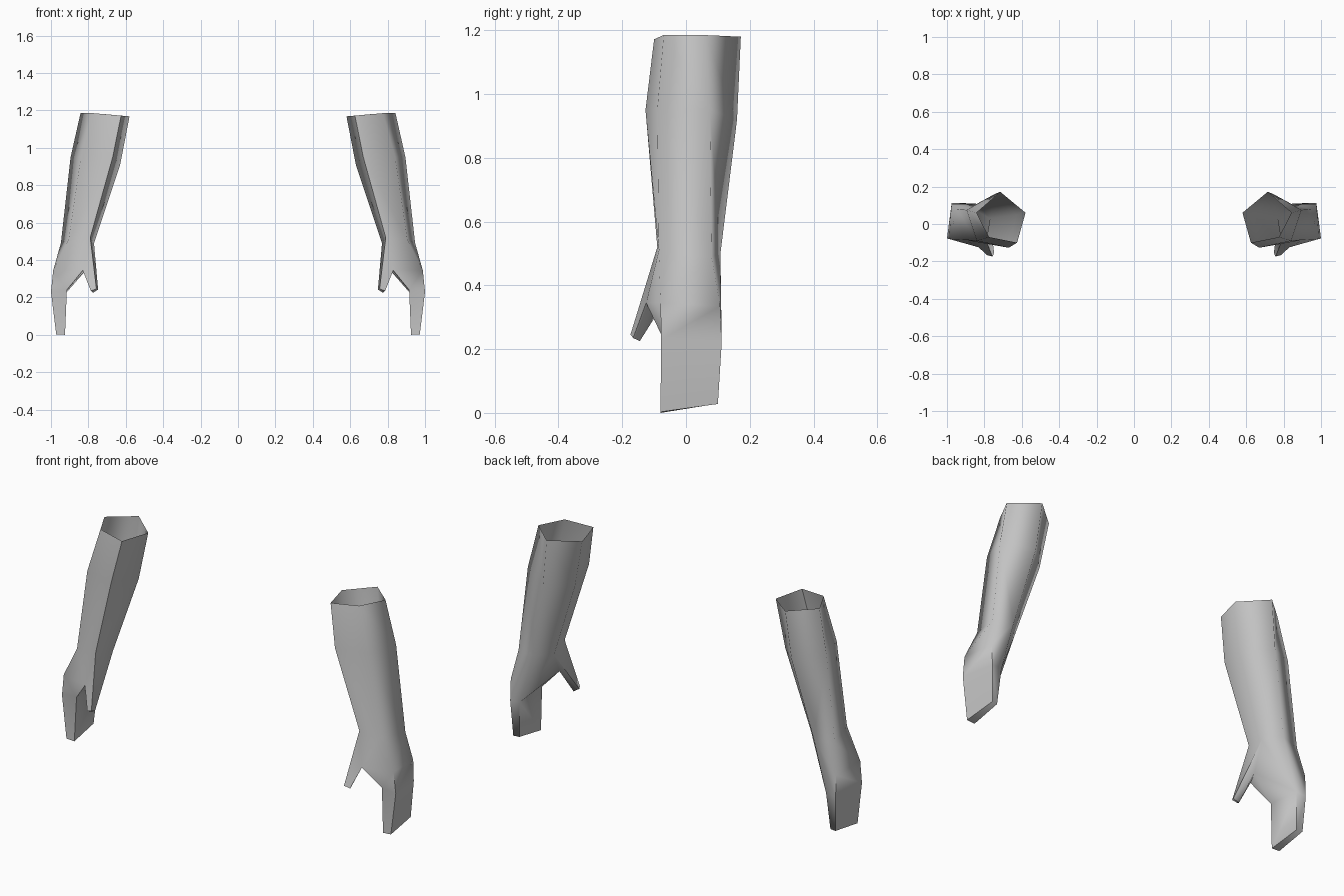
import bpy, bmesh, math

cube = bpy.data.objects.get("Cube")
if cube:
    bpy.data.objects.remove(cube, do_unlink=True)

# One flat grey for everything
grey = bpy.data.materials.new("plain grey")
grey.use_nodes = True
colour = (0.55, 0.55, 0.55, 1)
grey.diffuse_color = colour
grey.node_tree.nodes["Principled BSDF"].inputs["Base Color"].default_value = colour

bm = bmesh.new()


def ring(*points):
    return [bm.verts.new(p) for p in points]


def face(*verts):
    return bm.faces.new(verts)


def bridge(upper, lower):
    """Join two loops of equal length with quads."""
    n = len(upper)
    for i in range(n):
        j = (i + 1) % n
        face(upper[i], upper[j], lower[j], lower[i])


# Forearm: five-sided tube, open at the top
# order: inner back, inner, inner front, outer front, outer back
elbow = ring((.715, .172, 1.18), (.58, .06, 1.168), (.625, -.10, 1.172),
             (.775, -.07, 1.185), (.842, .06, 1.185))
middle = ring((.745, .16, .92), (.63, .05, .91), (.67, -.127, .95),
              (.84, -.09, .95), (.895, .075, .95))
wrist = ring((.84, .108, .50), (.77, .03, .49), (.79, -.09, .52),
             (.905, -.085, .51), (.947, .08, .49))
bridge(elbow, middle)
bridge(middle, wrist)
inner_back, inner, inner_front, outer_front, outer_back = wrist

# Hand: knuckles on the outer side, web and palm on the inner side
knuckle_front, knuckle_back = ring((.988, -.08, .345), (.975, .107, .335))
web, palm = ring((.83, -.125, .345), (.80, -.06, .36))
# order: outer front, outer back, inner back, inner front
finger_base = ring((1.0, -.078, .23), (.975, .112, .22),
                   (.918, .112, .225), (.915, -.075, .24))
base_of, base_ob, base_ib, base_if = finger_base

face(outer_back, outer_front, knuckle_front, knuckle_back)    # back of hand
face(knuckle_back, knuckle_front, base_of, base_ob)
face(inner_back, outer_back, knuckle_back)                    # heel side
face(inner_back, knuckle_back, base_ob, base_ib)
face(inner_front, web, outer_front)                           # thumb side
face(outer_front, web, knuckle_front)
face(knuckle_front, web, base_if, base_of)
face(inner, inner_back, base_ib, palm)                        # palm
face(palm, base_ib, base_if, web)

# Fingers: one flattened mitt closed at the tip
tip = ring((.972, -.08, .003), (.965, .10, .028),
           (.932, .095, .028), (.925, -.08, 0))
bridge(finger_base, tip)
face(*tip)

# Thumb: four-sided taper pointing forward and down
thumb_base = [inner, inner_front, web, palm]
thumb_tip = ring((.748, -.155, .242), (.757, -.174, .246),
                 (.787, -.166, .235), (.775, -.145, .225))
bridge(thumb_base, thumb_tip)
face(*thumb_tip)

bmesh.ops.recalc_face_normals(bm, faces=bm.faces[:])
mesh = bpy.data.meshes.new("forearms_and_hands")
bm.to_mesh(mesh)
bm.free()
mesh.materials.append(grey)

arms = bpy.data.objects.new("forearms_and_hands", mesh)
bpy.context.collection.objects.link(arms)
bpy.ops.object.select_all(action='DESELECT')
arms.select_set(True)
bpy.context.view_layer.objects.active = arms
bpy.ops.object.shade_smooth_by_angle(angle=math.radians(80))

# Opposite arm
mirror = arms.modifiers.new("opposite_arm", 'MIRROR')
mirror.use_axis = (True, False, False)
mirror.use_mirror_merge = False
